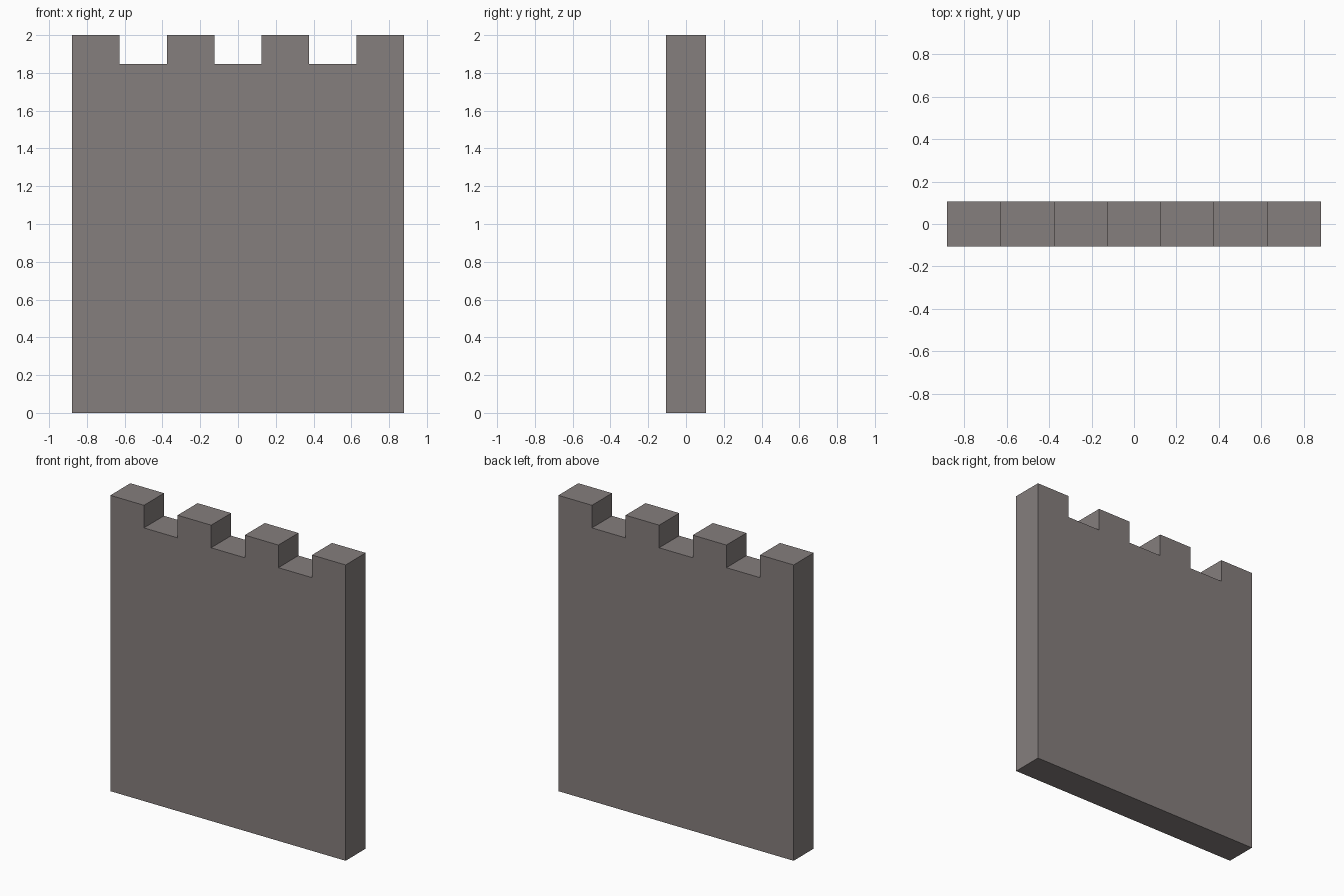
import bpy, bmesh

if "Cube" in bpy.data.objects:
    bpy.data.objects.remove(bpy.data.objects["Cube"])

HALF_W, HALF_D, TOP, NOTCH = 0.88, 0.107, 2.0, 1.847
TEETH = 4
STEP = 2 * HALF_W / (2 * TEETH - 1)

stone = bpy.data.materials.new("grey stone")
stone.diffuse_color = (0.235, 0.209, 0.205, 1)
stone.use_nodes = True
stone.node_tree.nodes["Principled BSDF"].inputs["Base Color"].default_value = stone.diffuse_color

# Battlement profile: base corners, then alternating merlons and gaps
profile = [(-HALF_W, 0), (HALF_W, 0)]
for i in range(TEETH):
    right = HALF_W - 2 * i * STEP
    left = right - STEP
    profile += [(right, TOP), (left, TOP)]
    if i < TEETH - 1:
        profile += [(left, NOTCH), (left - STEP, NOTCH)]

# Crenellated wall: extrude the profile through the wall thickness
bm = bmesh.new()
face = bm.faces.new([bm.verts.new((x, -HALF_D, z)) for x, z in profile])
result = bmesh.ops.extrude_face_region(bm, geom=[face], use_keep_orig=True)
moved = [g for g in result["geom"] if isinstance(g, bmesh.types.BMVert)]
bmesh.ops.translate(bm, verts=moved, vec=(0, 2 * HALF_D, 0))
bmesh.ops.recalc_face_normals(bm, faces=bm.faces)

mesh = bpy.data.meshes.new("battlement_wall")
bm.to_mesh(mesh)
bm.free()
mesh.materials.append(stone)
wall = bpy.data.objects.new("battlement_wall", mesh)
bpy.context.collection.objects.link(wall)
